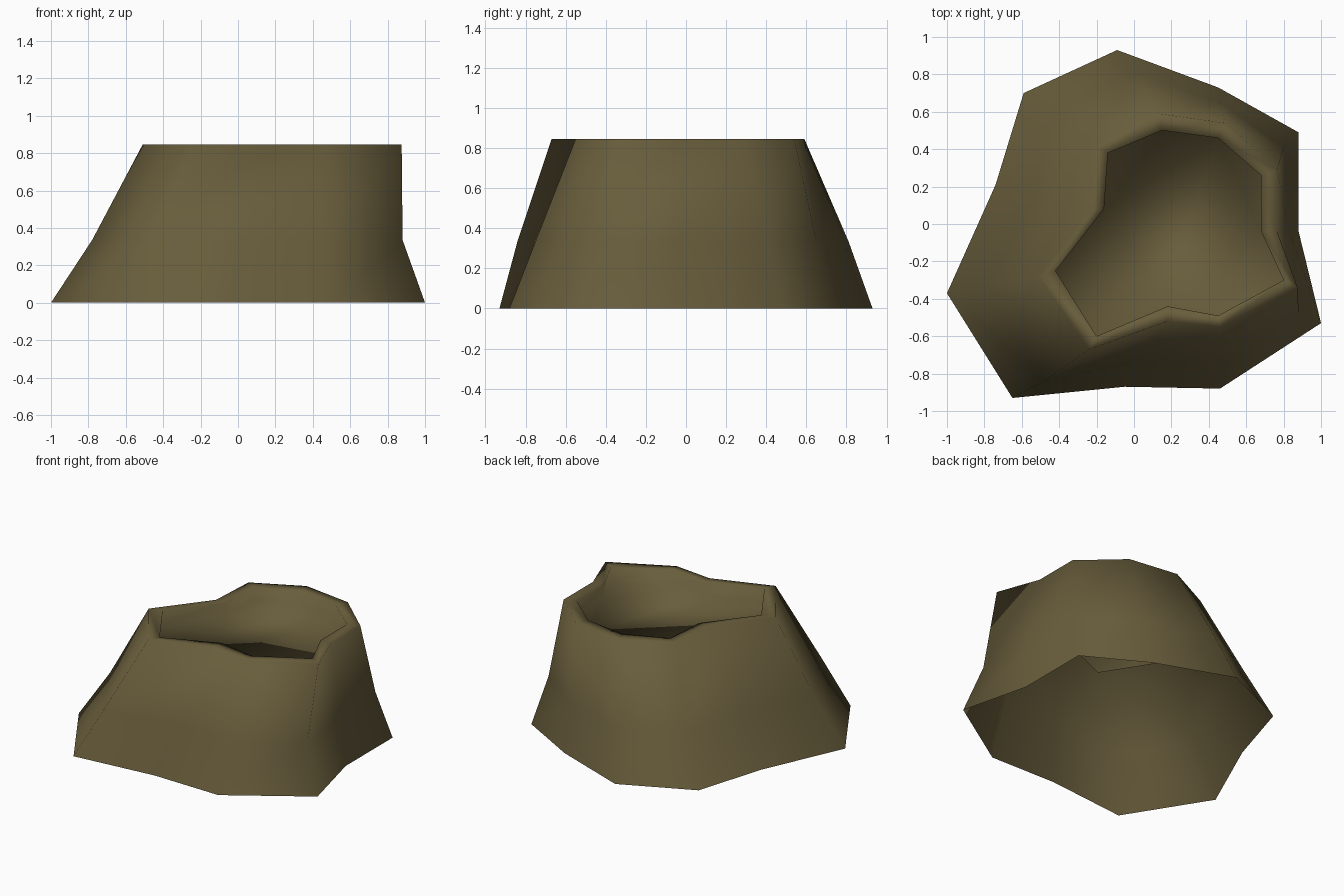
import bpy, bmesh

if "Cube" in bpy.data.objects:
    bpy.data.objects.remove(bpy.data.objects["Cube"])

# Horizontal outlines, all with 11 matching corners, counted clockwise from the back
base = [(-.09, .93), (.45, .73), (.88, .49), (.88, -.04), (1, -.53), (.46, -.88),
        (-.05, -.87), (-.65, -.93), (-1, -.37), (-.74, .21), (-.59, .70)]
mid = [(0, .81), (.46, .65), (.80, .41), (.83, -.04), (.88, -.47), (.46, -.75),
       (.04, -.73), (-.48, -.84), (-.78, -.33), (-.53, .15), (-.43, .59)]
rim = [(.13, .59), (.49, .54), (.765, .29), (.765, -.04), (.875, -.34), (.46, -.55),
       (.18, -.52), (-.24, -.67), (-.51, -.28), (-.23, .08), (-.21, .42)]
inner = [(.15, .50), (.45, .46), (.68, .26), (.68, -.04), (.80, -.30), (.45, -.49),
         (.18, -.44), (-.20, -.60), (-.42, -.25), (-.16, .08), (-.14, .38)]

bm = bmesh.new()
levels = [(base, 0), (mid, .335), (rim, .845), (inner, .845), (inner, .755)]
rings = [[bm.verts.new((x, y, z)) for x, y in pts] for pts, z in levels]

# Skirt, rim and inner step; the underside stays open
for lo, hi in zip(rings, rings[1:]):
    for i in range(11):
        j = (i + 1) % 11
        bm.faces.new((lo[j], lo[i], hi[i], hi[j]))
# Sunken floor
bm.faces.new(rings[-1][::-1])
for f in bm.faces:
    f.smooth = True

me = bpy.data.meshes.new("rock_mound")
bm.to_mesh(me)
bm.free()
mat = bpy.data.materials.new("olive brown")
mat.diffuse_color = (.137, .108, .044, 1)
mat.use_nodes = True
mat.node_tree.nodes["Principled BSDF"].inputs["Base Color"].default_value = mat.diffuse_color
me.materials.append(mat)
bpy.context.collection.objects.link(bpy.data.objects.new("rock_mound", me))
